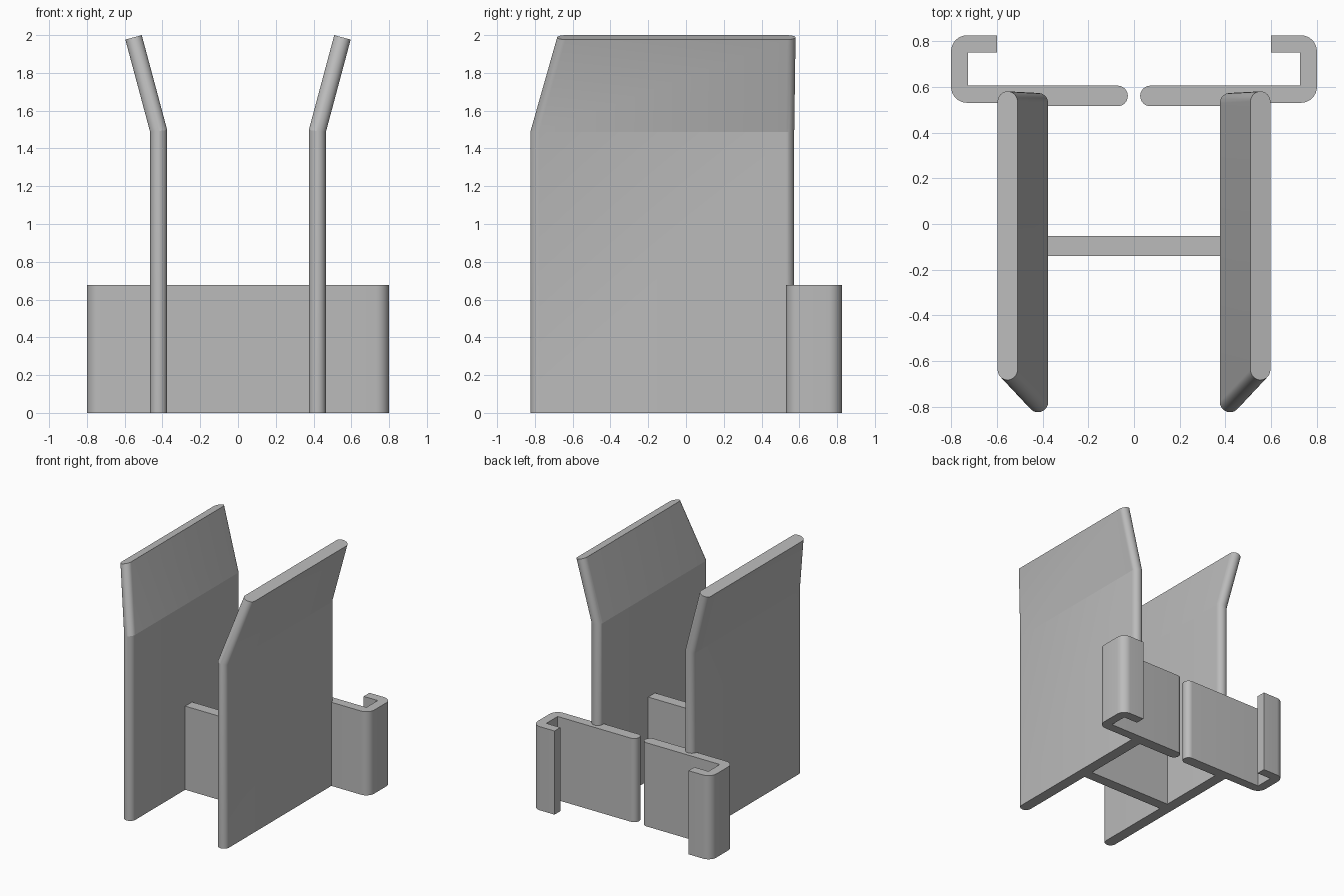
import bpy, bmesh, math

if "Cube" in bpy.data.objects:
    bpy.data.objects.remove(bpy.data.objects["Cube"])

grey = bpy.data.materials.new("plain grey")
grey.diffuse_color = (0.5, 0.5, 0.5, 1)
grey.use_nodes = True
grey.node_tree.nodes["Principled BSDF"].inputs["Base Color"].default_value = grey.diffuse_color


def arc(cx, cy, rx, ry, a0, a1, n):
    return [(cx + rx * math.cos(math.radians(a0 + (a1 - a0) * i / n)),
             cy + ry * math.sin(math.radians(a0 + (a1 - a0) * i / n))) for i in range(n + 1)]


def loft(name, rings, mirror=True):
    """Skin a stack of matching rings and cap both ends."""
    bm = bmesh.new()
    vs = [[bm.verts.new(p) for p in r] for r in rings]
    n = len(rings[0])
    for a, b in zip(vs, vs[1:]):
        for i in range(n):
            j = (i + 1) % n
            bm.faces.new((a[i], a[j], b[j], b[i]))
    bm.faces.new(vs[0][::-1])
    bm.faces.new(vs[-1])
    bmesh.ops.recalc_face_normals(bm, faces=bm.faces)
    me = bpy.data.meshes.new(name)
    bm.to_mesh(me)
    bm.free()
    me.materials.append(grey)
    ob = bpy.data.objects.new(name, me)
    bpy.context.collection.objects.link(ob)
    bpy.ops.object.select_all(action='DESELECT')
    bpy.context.view_layer.objects.active = ob
    ob.select_set(True)
    bpy.ops.object.shade_smooth_by_angle(angle=math.radians(14))
    if mirror:
        ob.modifiers.new("Mirror", 'MIRROR').use_mirror_merge = False
    return ob


def stadium(y0, y1, r=0.045):
    return arc(0, y0 + r, r, r, 180, 360, 16) + arc(0, y1 - r, r, r, 0, 180, 16)


# side plates: upright wall with an outward-leaning, tapered top flange
tilt = math.radians(15)
foot = [(0.42 + x, y, 0) for x, y in stadium(-0.823, 0.573)]
bend = [(0.42 + x, y, 1.492 - x * math.tan(tilt / 2)) for x, y in stadium(-0.823, 0.573)]
rim = [(0.553 + x * math.cos(tilt), y, 1.988 - x * math.sin(tilt))
       for x, y in stadium(-0.682, 0.58)]
loft("side_plate", [foot, bend, rim])

# rear C-shaped hooks, thicker on the inner half
H = 0.677
hook = (arc(0.072, 0.56, 0.045, 0.045, 90, 270, 16)
        + [(0.42, 0.515), (0.42, 0.53)]
        + arc(0.73, 0.60, 0.07, 0.07, 270, 360, 8)
        + arc(0.73, 0.755, 0.07, 0.07, 0, 90, 8)
        + [(0.60, 0.825), (0.60, 0.75), (0.726, 0.75), (0.726, 0.605)])
loft("rear_hook", [[(x, y, z) for x, y in hook] for z in (0, H)])

# web joining the two plates
web = [(-0.40, -0.14), (0.40, -0.14), (0.40, -0.052), (-0.40, -0.052)]
loft("cross_web", [[(x, y, z) for x, y in web] for z in (0, H)], mirror=False)
